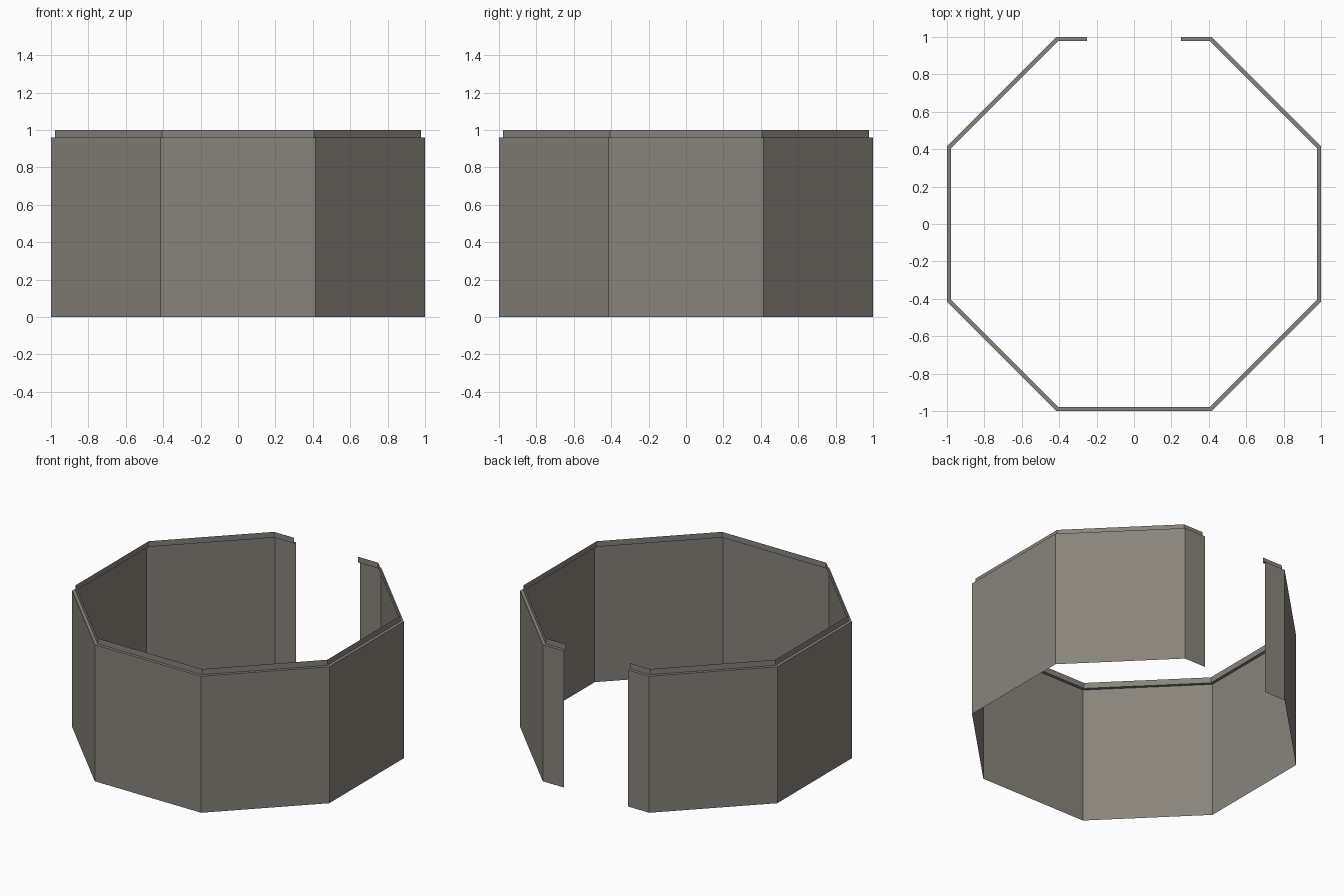
import bpy, bmesh, math

if "Cube" in bpy.data.objects:
    bpy.data.objects.remove(bpy.data.objects["Cube"])

GAP = 0.25        # half width of the opening at the back
SIDES = 8
# Wall cross-section: (apothem, height) - sheet wall, inward ledge, upright lip
PROFILE = [(1.0, 0.0), (1.0, 0.96), (0.979, 0.96), (0.979, 1.0)]


def ring(apothem, z):
    """Open octagon path, counter-clockwise from the left to the right gap end."""
    r = apothem / math.cos(math.pi / SIDES)
    pts = [(-GAP, apothem, z)]
    for i in range(SIDES):
        a = math.radians(112.5 + i * 360 / SIDES)
        pts.append((r * math.cos(a), r * math.sin(a), z))
    pts.append((GAP, apothem, z))
    return pts


# Single material
stone = bpy.data.materials.new("warm grey")
stone.diffuse_color = (0.25, 0.23, 0.2, 1.0)
stone.use_nodes = True
stone.node_tree.nodes["Principled BSDF"].inputs["Base Color"].default_value = stone.diffuse_color

# Octagonal wall swept from the profile
bm = bmesh.new()
rings = [[bm.verts.new(p) for p in ring(a, z)] for a, z in PROFILE]
for low, high in zip(rings, rings[1:]):
    for i in range(len(low) - 1):
        bm.faces.new((low[i], low[i + 1], high[i + 1], high[i]))
mesh = bpy.data.meshes.new("octagonal_wall")
bm.to_mesh(mesh)
bm.free()
mesh.materials.append(stone)
wall = bpy.data.objects.new("octagonal_wall", mesh)
bpy.context.collection.objects.link(wall)
